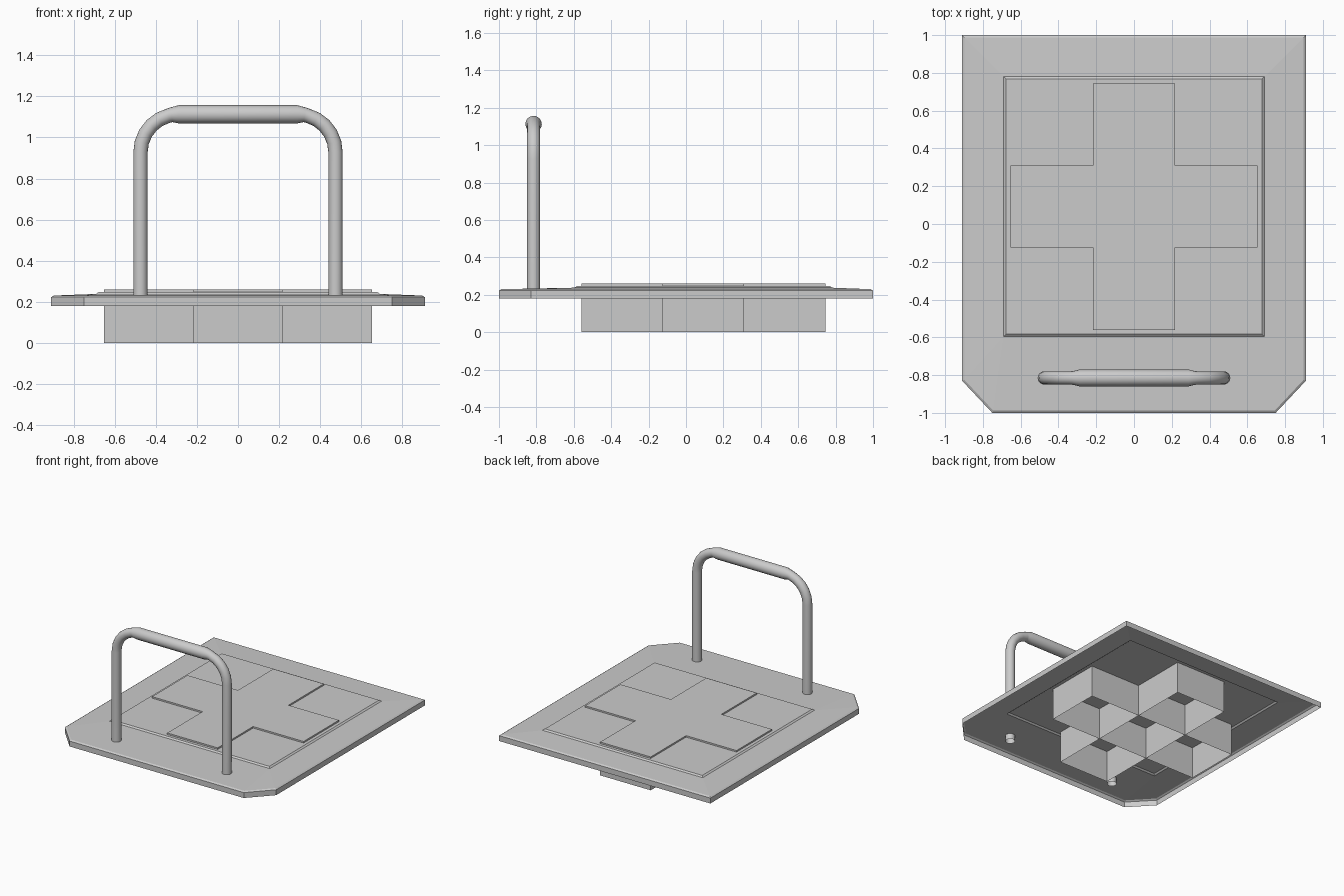
import bpy, bmesh, math

if "Cube" in bpy.data.objects:
    bpy.data.objects.remove(bpy.data.objects["Cube"])


def make_object(name, bm, smooth=None):
    mesh = bpy.data.meshes.new(name)
    bm.to_mesh(mesh)
    bm.free()
    ob = bpy.data.objects.new(name, mesh)
    bpy.context.collection.objects.link(ob)
    if smooth:
        bpy.ops.object.select_all(action='DESELECT')
        ob.select_set(True)
        bpy.context.view_layer.objects.active = ob
        bpy.ops.object.shade_smooth_by_angle(angle=math.radians(smooth))
    return ob


def bridge(bm, a, b):
    n = len(a)
    for i in range(n):
        j = (i + 1) % n
        bm.faces.new((a[i], a[j], b[j], b[i]))


# Plate: open-bottomed shell with clipped front corners and a raised panel
def outline(inset, z):
    s = 0.91 - inset
    c = inset * 0.41
    return [(s, -0.83 + c, z), (s, 1 - inset, z), (-s, 1 - inset, z),
            (-s, -0.83 + c, z), (-0.75 + c, -1 + inset, z), (0.75 - c, -1 + inset, z)]


def panel(inset, z):
    x, y0, y1 = 0.69 - inset, -0.595 + inset, 0.78 - inset
    return [(x, y0, z), (x, y1, z), (-x, y1, z), (-x, y0, z)]


bm = bmesh.new()
rings = [[bm.verts.new(p) for p in pts] for pts in
         (outline(0, 0.18), outline(0, 0.222), outline(0.012, 0.23))]
for a, b in zip(rings, rings[1:]):
    bridge(bm, a, b)
o = rings[-1]
p = [bm.verts.new(v) for v in panel(0, 0.238)]
q = [bm.verts.new(v) for v in panel(0.012, 0.248)]
for i in range(3):
    bm.faces.new((o[i], o[i + 1], p[i + 1], p[i]))
bm.faces.new((o[3], o[4], p[3]))
bm.faces.new((o[4], o[5], p[0], p[3]))
bm.faces.new((o[5], o[0], p[0]))
bridge(bm, p, q)
bm.faces.new(q)
make_object("plate", bm)

# Cutter cells: five square boxes in a cross, open at the bottom
S, TOP, CY = 0.435, 0.26, 0.0925
for name, i, j in (("centre", 0, 0), ("left", -1, 0), ("right", 1, 0),
                   ("front", 0, -1), ("back", 0, 1)):
    bm = bmesh.new()
    bmesh.ops.create_cube(bm, size=1)
    bmesh.ops.scale(bm, vec=(S, S, TOP), verts=bm.verts)
    bmesh.ops.translate(bm, vec=(i * S, CY + j * S, TOP / 2), verts=bm.verts)
    bm.normal_update()
    bmesh.ops.delete(bm, geom=[f for f in bm.faces if f.normal.z < -0.5],
                     context='FACES_ONLY')
    make_object(name + "_cell", bm)

# Handle: bent tube with a thicker grip, as rings of (x, z, direction, radius)
R, X, Z, B = 0.035, 0.475, 0.928, 0.185
half = [(X, 0.19, 0, R)]
for k in range(7):
    t = math.radians(15 * k)
    half.append((X - B + B * math.cos(t), Z + B * math.sin(t), t, R))
half.append((0.29, Z + B, math.pi / 2, 0.044))
half[-2] = (0.325, Z + B - 0.003, math.radians(80), 0.036)
path = half + [(-x, z, math.pi - t, r) for x, z, t, r in reversed(half)]
SIDES = 16
bm = bmesh.new()
rings = []
for x, z, t, r in path:
    ring = []
    for k in range(SIDES):
        a = 2 * math.pi * k / SIDES
        d = r * math.cos(a)
        ring.append(bm.verts.new((x + d * math.cos(t), -0.815 + r * math.sin(a),
                                  z + d * math.sin(t))))
    rings.append(ring)
for a, b in zip(rings, rings[1:]):
    bridge(bm, a, b)
bmesh.ops.recalc_face_normals(bm, faces=bm.faces)
make_object("handle", bm, smooth=35)
